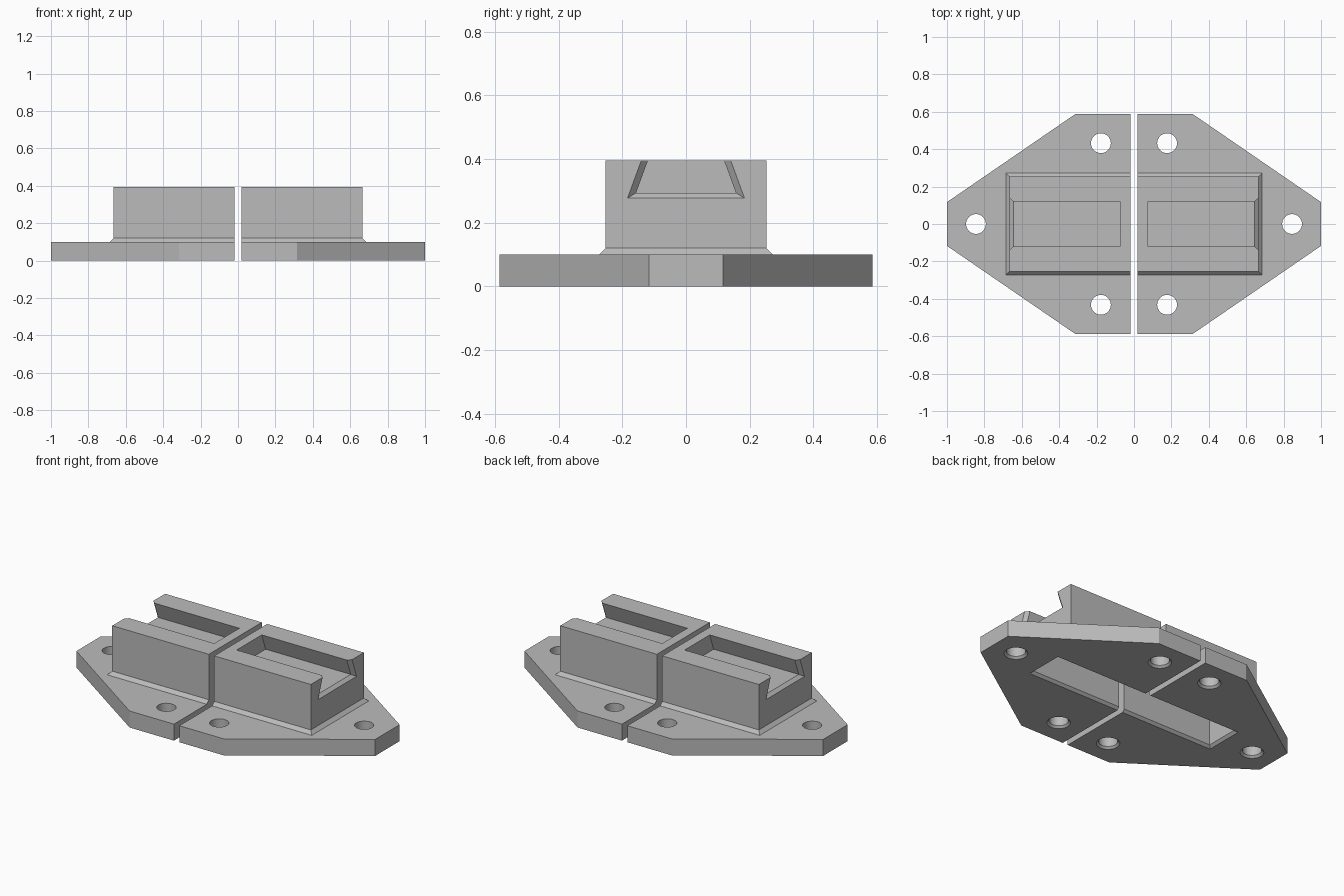
import bpy, bmesh, math

if "Cube" in bpy.data.objects:
    bpy.data.objects.remove(bpy.data.objects["Cube"])

GAP = 0.018        # half width of the split between the two halves


def loft(name, rings):
    """Closed solid through a list of equal-length point rings."""
    bm = bmesh.new()
    loops = [[bm.verts.new(p) for p in ring] for ring in rings]
    n = len(loops[0])
    for a, b in zip(loops, loops[1:]):
        for i in range(n):
            j = (i + 1) % n
            bm.faces.new((a[i], a[j], b[j], b[i]))
    bm.faces.new(loops[0])
    bm.faces.new(loops[-1])
    bmesh.ops.recalc_face_normals(bm, faces=bm.faces)
    me = bpy.data.meshes.new(name)
    bm.to_mesh(me)
    bm.free()
    ob = bpy.data.objects.new(name, me)
    bpy.context.collection.objects.link(ob)
    return ob


def rect(x, y, z):
    return [(-x, -y, z), (x, -y, z), (x, y, z), (-x, y, z)]


def circle(cx, cy, r, z, n=32):
    return [(cx + r * math.cos(2 * math.pi * i / n),
             cy + r * math.sin(2 * math.pi * i / n), z) for i in range(n)]


def dovetail(x, w, z, top=0.45):
    """Undercut trapezoid section, wide at the floor."""
    t = w - 0.366 * (top - z)
    return [(x, -w, z), (x, w, z), (x, t, top), (x, -t, top)]


# Base plate: elongated octagon
outline = [(1, -0.117), (1, 0.117), (0.315, 0.587), (-0.315, 0.587),
           (-1, 0.117), (-1, -0.117), (-0.315, -0.587), (0.315, -0.587)]
body = loft("split_mounting_base", [[(x, y, z) for x, y in outline] for z in (0, 0.1)])

# Raised block with a sloped foot
block = loft("block", [rect(0.685, 0.273, 0.05), rect(0.685, 0.273, 0.1),
                       rect(0.665, 0.253, 0.12), rect(0.665, 0.253, 0.395)])
steps = [(block, 'UNION')]

# Dovetail slots with flared mouths at the outer ends
for s in (-1, 1):
    steps.append((loft("slot_cutter", [
        dovetail(s * 0.075, 0.157, 0.294), dovetail(s * 0.645, 0.157, 0.294),
        dovetail(s * 0.685, 0.211, 0.26)]), 'DIFFERENCE'))

# Screw holes, chamfered underneath
for cx, cy in [(-0.845, 0), (0.845, 0)] + [(x, y) for x in (-0.177, 0.177) for y in (-0.432, 0.432)]:
    steps.append((loft("hole_cutter", [
        circle(cx, cy, 0.080, -0.015), circle(cx, cy, 0.053, 0.012),
        circle(cx, cy, 0.053, 0.2)]), 'DIFFERENCE'))

# Hollow underneath, and the split across the middle
steps.append((loft("pocket_cutter", [rect(0.66, 0.135, -0.015), rect(0.63, 0.105, 0.015),
                                     rect(0.63, 0.105, 0.2)]), 'DIFFERENCE'))
steps.append((loft("split_cutter", [rect(GAP, 0.8, -0.1), rect(GAP, 0.8, 0.6)]), 'DIFFERENCE'))

for tool, op in steps:
    tool.hide_render = True
    mod = body.modifiers.new(tool.name, 'BOOLEAN')
    mod.operation, mod.solver, mod.object = op, 'EXACT', tool

# Bake the cuts and remove the helpers
bpy.context.view_layer.update()
baked = bpy.data.meshes.new_from_object(body.evaluated_get(bpy.context.evaluated_depsgraph_get()))
body.modifiers.clear()
body.data = baked
for tool, _ in steps:
    bpy.data.objects.remove(tool)

# Single grey finish
grey = bpy.data.materials.new("grey_plastic")
grey.diffuse_color = (0.5, 0.5, 0.5, 1)
grey.use_nodes = True
grey.node_tree.nodes["Principled BSDF"].inputs["Base Color"].default_value = grey.diffuse_color
baked.materials.clear()
baked.materials.append(grey)
for p in baked.polygons:
    p.material_index = 0

bpy.context.view_layer.objects.active = body
body.select_set(True)
bpy.ops.object.shade_smooth_by_angle(angle=math.radians(25))
